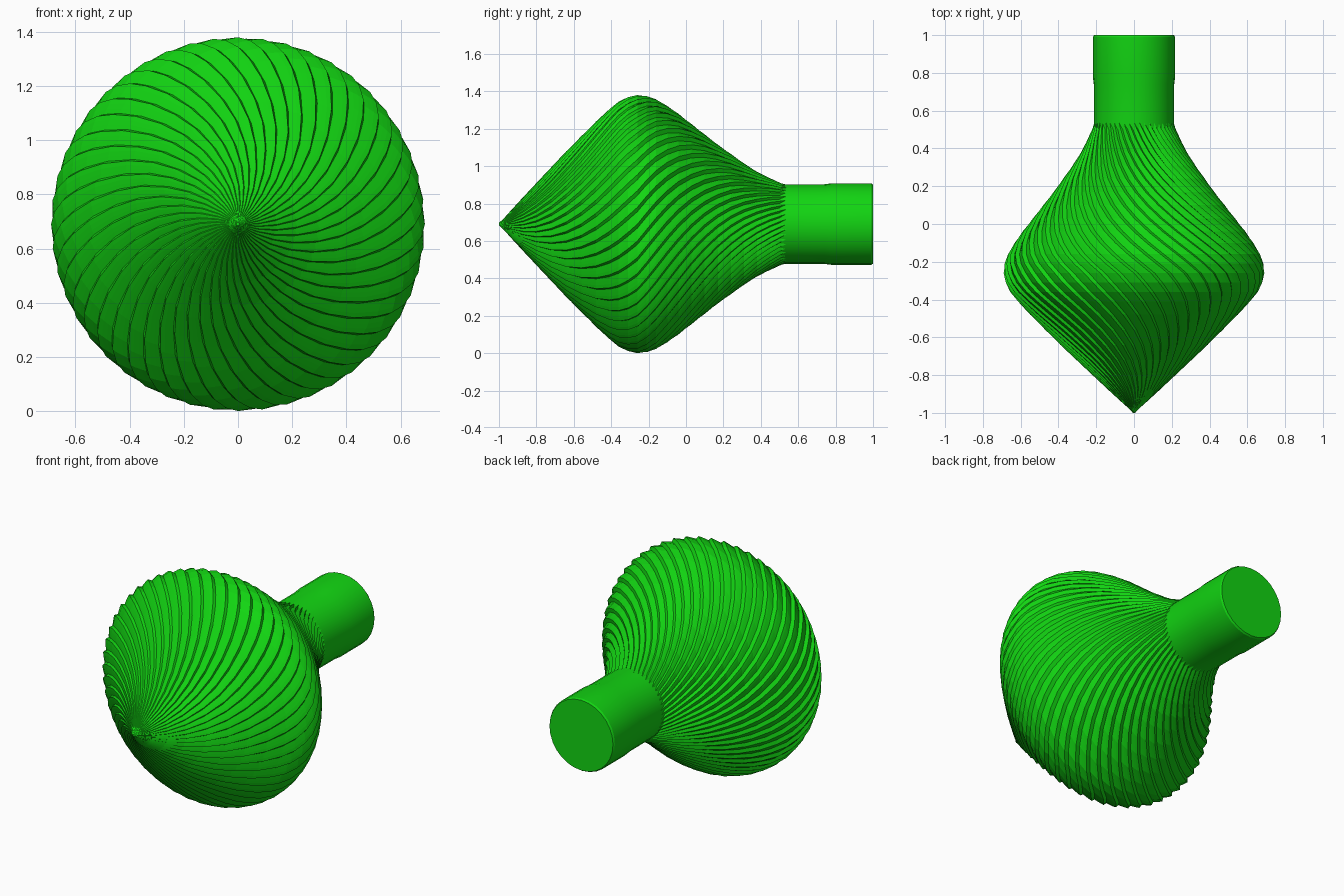
import bpy, bmesh, math

cube = bpy.data.objects.get("Cube")
if cube:
    bpy.data.objects.remove(cube, do_unlink=True)

AXIS_Z = 0.69
RIDGES = 48

green = bpy.data.materials.new("bright green")
green.use_nodes = True
COLOUR = (0.006, 0.66, 0.006, 1.0)
green.diffuse_color = COLOUR
green.node_tree.nodes["Principled BSDF"].inputs["Base Color"].default_value = COLOUR


def lathe(name, profile, sides, twist=None, ridge=None):
    """Revolve (y, radius) pairs about the y axis and cap both ends."""
    bm = bmesh.new()
    rings = []
    for y, r in profile:
        turn = twist(y) if twist else 0.0
        ring = []
        for i in range(sides):
            a = 2 * math.pi * i / sides + turn
            rr = r + (ridge(i, r) if ridge else 0.0)
            ring.append(bm.verts.new((rr * math.cos(a), y, AXIS_Z + rr * math.sin(a))))
        rings.append(ring)
    for lower, upper in zip(rings, rings[1:]):
        for i in range(sides):
            j = (i + 1) % sides
            bm.faces.new((lower[i], lower[j], upper[j], upper[i]))
    bm.faces.new(rings[0])
    bm.faces.new(rings[-1])
    bmesh.ops.recalc_face_normals(bm, faces=bm.faces)
    mesh = bpy.data.meshes.new(name)
    bm.to_mesh(mesh)
    bm.free()
    mesh.materials.append(green)
    obj = bpy.data.objects.new(name, mesh)
    bpy.context.collection.objects.link(obj)
    return obj


# Bulb: pointed front cone, rounded shoulder, concave taper to the neck
bulb_profile = [
    (-1.0, 0.006), (-0.97, 0.035), (-0.93, 0.08), (-0.87, 0.145), (-0.8, 0.22),
    (-0.72, 0.305), (-0.64, 0.39), (-0.56, 0.47), (-0.48, 0.55), (-0.41, 0.615),
    (-0.36, 0.655), (-0.31, 0.68), (-0.26, 0.69), (-0.21, 0.685), (-0.16, 0.668),
    (-0.1, 0.632), (-0.04, 0.59), (0.03, 0.535), (0.1, 0.48), (0.17, 0.425),
    (0.24, 0.375), (0.31, 0.325), (0.38, 0.28), (0.45, 0.245), (0.51, 0.218),
    (0.56, 0.205),
]


# Spiral ridges: a slow rise and a steep drop, fading towards the ends
def ridge(i, r):
    depth = 0.016 * min(1.0, max(0.0, r - 0.02) / 0.3)
    return -depth * (0.0, 0.3, 0.65, 1.0)[i % 4]


def twist(y):
    return 1.3 * (y + 0.26) if y < -0.26 else 1.8 * (y + 0.26)


lathe("ridged_bulb", bulb_profile, RIDGES * 4, twist, ridge)

# Neck: plain round stem with a faintly wider rear end
neck = lathe("neck", [(0.46, 0.212), (0.74, 0.213), (0.78, 0.218),
                      (0.99, 0.218), (1.0, 0.212)], 28)

bpy.ops.object.select_all(action="DESELECT")
neck.select_set(True)
bpy.context.view_layer.objects.active = neck
bpy.ops.object.shade_smooth_by_angle(angle=math.radians(30))
